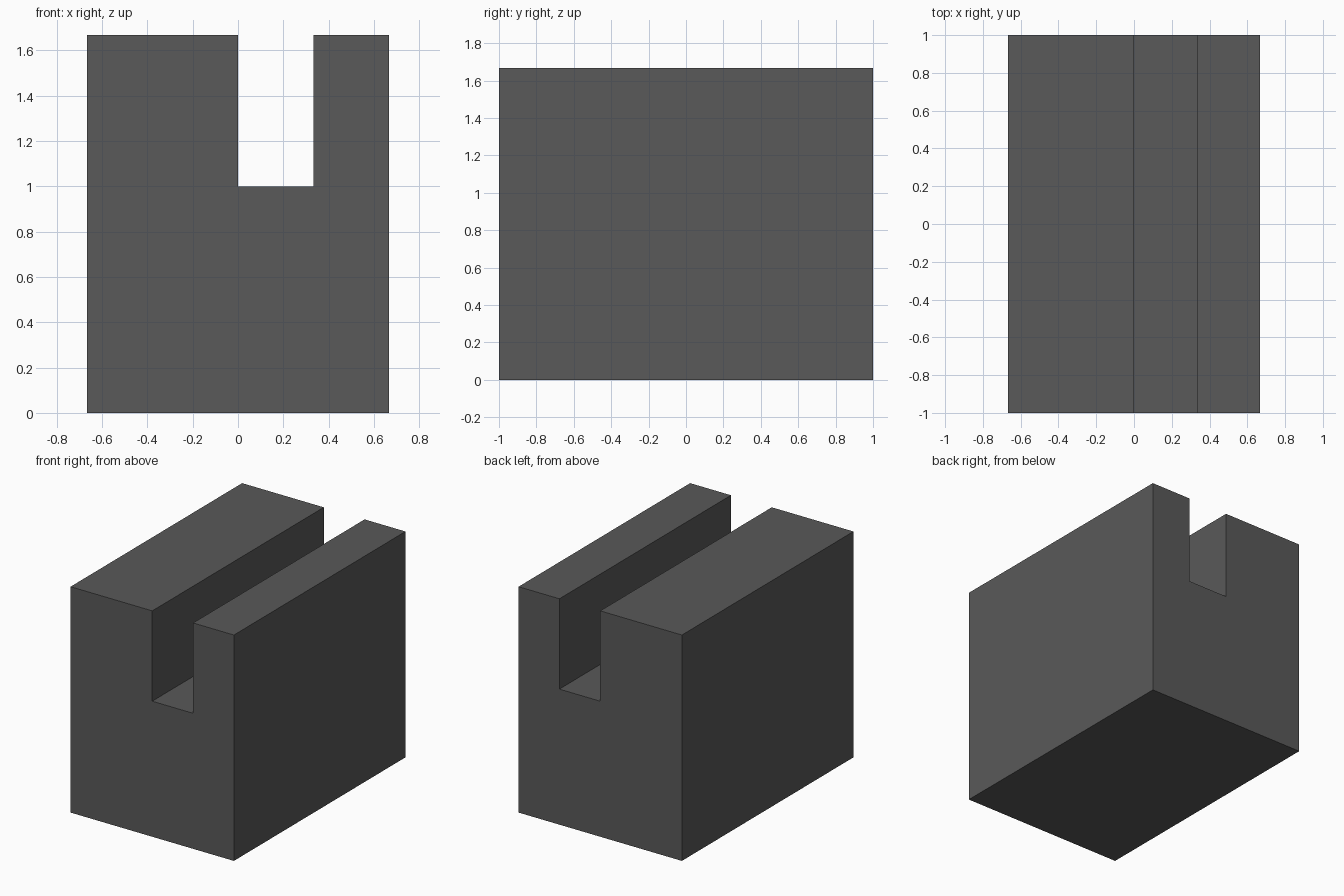
import bpy
import bmesh

if "Cube" in bpy.data.objects:
    bpy.data.objects.remove(bpy.data.objects["Cube"])

# Front profile (x, z) of the block with its slot, on a grid of thirds
T = 1 / 3
PROFILE = [(-2*T, 0), (2*T, 0), (2*T, 5*T), (T, 5*T),
           (T, 1), (0, 1), (0, 5*T), (-2*T, 5*T)]
DEPTH = 2.0


def extrude_profile(name, profile, depth):
    bm = bmesh.new()
    face = bm.faces.new([bm.verts.new((x, -depth / 2, z)) for x, z in profile])
    result = bmesh.ops.extrude_face_region(bm, geom=[face], use_keep_orig=True)
    moved = [g for g in result["geom"] if isinstance(g, bmesh.types.BMVert)]
    bmesh.ops.translate(bm, verts=moved, vec=(0, depth, 0))
    bmesh.ops.recalc_face_normals(bm, faces=bm.faces)
    mesh = bpy.data.meshes.new(name)
    bm.to_mesh(mesh)
    bm.free()
    obj = bpy.data.objects.new(name, mesh)
    bpy.context.collection.objects.link(obj)
    return obj


# Slotted block in dark grey
block = extrude_profile("slotted_block", PROFILE, DEPTH)
dark_grey = bpy.data.materials.new("dark_grey")
dark_grey.diffuse_color = (0.10, 0.10, 0.10, 1)
dark_grey.use_nodes = True
dark_grey.node_tree.nodes["Principled BSDF"].inputs["Base Color"].default_value = dark_grey.diffuse_color
block.data.materials.append(dark_grey)
